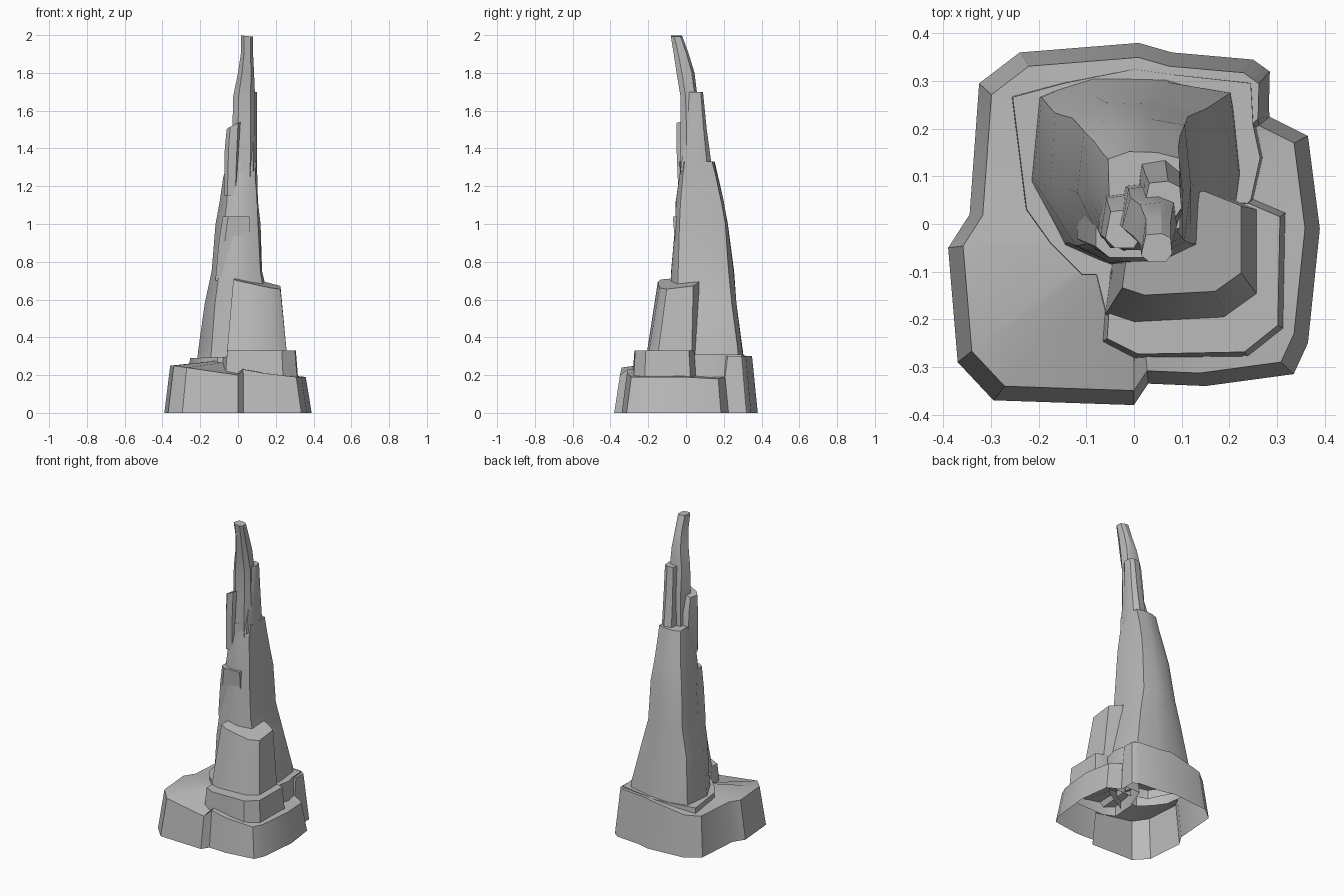
import bpy
import bmesh
import math
import random
from mathutils import Vector

random.seed(4)
UNIT = 0.01  # all part measurements below are in hundredths

default_cube = bpy.data.objects.get("Cube")
if default_cube:
    bpy.data.objects.remove(default_cube, do_unlink=True)

stone = bpy.data.materials.new("grey_stone")
stone.use_nodes = True
stone_colour = (0.5, 0.5, 0.5, 1.0)
stone.diffuse_color = stone_colour
stone.node_tree.nodes["Principled BSDF"].inputs["Base Color"].default_value = stone_colour


def loft(name, rings, cap=True):
    """Skin counter-clockwise rings from bottom to top, leaving the bottom open."""
    mesh = bpy.data.meshes.new(name)
    bm = bmesh.new()
    loops = [[bm.verts.new(Vector(point) * UNIT) for point in ring] for ring in rings]
    count = len(loops[0])
    for lower, upper in zip(loops, loops[1:]):
        for i in range(count):
            j = (i + 1) % count
            bm.faces.new((lower[i], lower[j], upper[j], upper[i]))
    if cap:
        bm.faces.new(loops[-1])
    bm.to_mesh(mesh)
    bm.free()
    mesh.materials.append(stone)
    obj = bpy.data.objects.new(name, mesh)
    bpy.context.collection.objects.link(obj)
    bpy.ops.object.select_all(action="DESELECT")
    obj.select_set(True)
    bpy.context.view_layer.objects.active = obj
    bpy.ops.object.shade_smooth_by_angle(angle=math.radians(32))
    return obj


def block(name, outline, bottom, top, shrink, shift=0, tilt=(0, 0)):
    """Tapered prism whose top is scaled about its middle, shifted in y and tilted."""
    xs, ys = zip(*outline)
    mid_x = (min(xs) + max(xs)) / 2
    mid_y = (min(ys) + max(ys)) / 2
    base = [(x, y, bottom) for x, y in outline]
    rim = []
    for x, y in outline:
        dx, dy = (x - mid_x) * shrink, (y - mid_y) * shrink
        rim.append((mid_x + dx, mid_y + dy + shift, top + dx * tilt[0] + dy * tilt[1]))
    return loft(name, [base, rim])


def shaft(name, profile, sections, tilt=(0, 0), rough=0.0):
    """Fit a unit profile to a stack of (z, left, right, front, back) sections."""
    rings = []
    for z, left, right, front, back in sections:
        last = z == sections[-1][0]
        wide, deep = (right - left) / 2, (back - front) / 2
        ring = []
        for u, v in profile:
            x = left + wide * (u + 1) + random.uniform(-rough, rough)
            y = front + deep * (v + 1) + random.uniform(-rough, rough)
            rise = (u * wide * tilt[0] + v * deep * tilt[1]) if last else 0
            ring.append((x, y, z + rise))
        rings.append(ring)
    return loft(name, rings)


# Unit cross-sections: chipped rock, chunky shard and plain slab
chipped = [(-.95, -.1), (-.65, -.8), (-.2, -1), (.4, -1), (.9, -.8), (1, 0),
           (.9, .85), (.3, 1), (-.4, 1), (-.9, .8)]
chunky = [(-1, -.5), (-.5, -1), (.6, -1), (1, -.4), (.9, .7), (.3, 1), (-.7, .9)]
slab = [(-1, -.7), (-.6, -1), (1, -1), (1, 1), (-1, 1)]

# Wide hollow base: ground outline with the height of the rim at each corner
ground = [(-39, -5, 25), (-37, -29, 25), (-29.5, -37, 24), (0, -38, 20),
          (3, -33.5, 23), (15, -34, 21), (33.5, -31.5, 19), (36.5, -25, 19),
          (39, -1, 19), (36.5, 18.5, 18), (28.5, 22.5, 19), (28.3, 24, 30),
          (28.5, 32, 30), (25, 34.5, 30), (8, 36, 30), (1, 38, 30),
          (-24, 36, 26), (-32.5, 29.5, 25), (-34.5, 2, 25)]
foot = [(x, y, 0) for x, y, z in ground]
rim = [(x * 0.92, y * 0.92, z) for x, y, z in ground]
inner = [(x * 0.2, y * 0.2, min(z + 3, 30)) for x, y, z in ground]
loft("base", [foot, rim, inner], cap=False)

# Raised terrace behind the ridge line
terrace = [(-26, 27), (-23, 3), (-18, -4), (-11, -11), (-8, -11), (-6, -19),
           (10, -10), (25, 5), (27, 14), (25.5, 21), (25, 30), (7, 32), (0, 33),
           (-15, 30)]
block("terrace", terrace, 18, 30, 0.98, tilt=(0.04, 0))

# Stepped blocks at the front left
lower_step = [(-7, -25), (0, -28.5), (24, -28), (31.5, -22), (32, 2.5), (25, 5.5),
              (0, 5), (-6, -10)]
block("lower_step", lower_step, 16, 33, 0.93)
upper_step = [(-6, -19), (0, -21), (19, -20), (26, -15), (26, 3), (16, 7), (-3, 3)]
block("upper_step", upper_step, 30, 69, 0.78, shift=3, tilt=(-0.22, 0.12))

# Main tapering spire
spire_sections = [
    (22, -23, 23, -9, 31), (33, -22, 22, -8, 30), (58, -18.5, 17, -8, 27),
    (75, -14.5, 13, -7.5, 25), (100, -12, 12, -6, 22.5), (112, -10, 11, -5, 20),
    (125, -8, 10.5, -3.5, 17), (133, -6, 10, -3, 15),
]
shaft("spire", chipped, spire_sections, rough=0.5)

# Overhanging shelf on the front face
shaft("front_shelf", slab, [(70, -12, 3, -5, 8), (92, -10, 6, -6, 8), (104, -8, 6, -7, 8)])

# Broken shard and pillar around the tip
shaft("side_shard", chunky,
      [(115, -7.5, 0, -4, 7), (140, -7, 1, -5, 6), (152, -6, 1.5, -5, 3)],
      tilt=(0.5, -0.1))
shaft("back_pillar", chunky,
      [(128, 0, 10, -3, 14), (150, 1, 10, 0, 11), (170, 2, 10, 1, 9)])

# Tip leaning towards the front
tip_sections = [
    (120, -4, 9, -3, 9), (150, -3, 9, -3, 8), (168, -2.5, 9, -3, 6),
    (180, 0, 8.5, -5, 4.5), (190, 1.5, 8, -6.5, 1.5), (199.5, 1.5, 8, -8, -2),
]
shaft("tip", chunky, tip_sections, tilt=(-0.1, 0))
